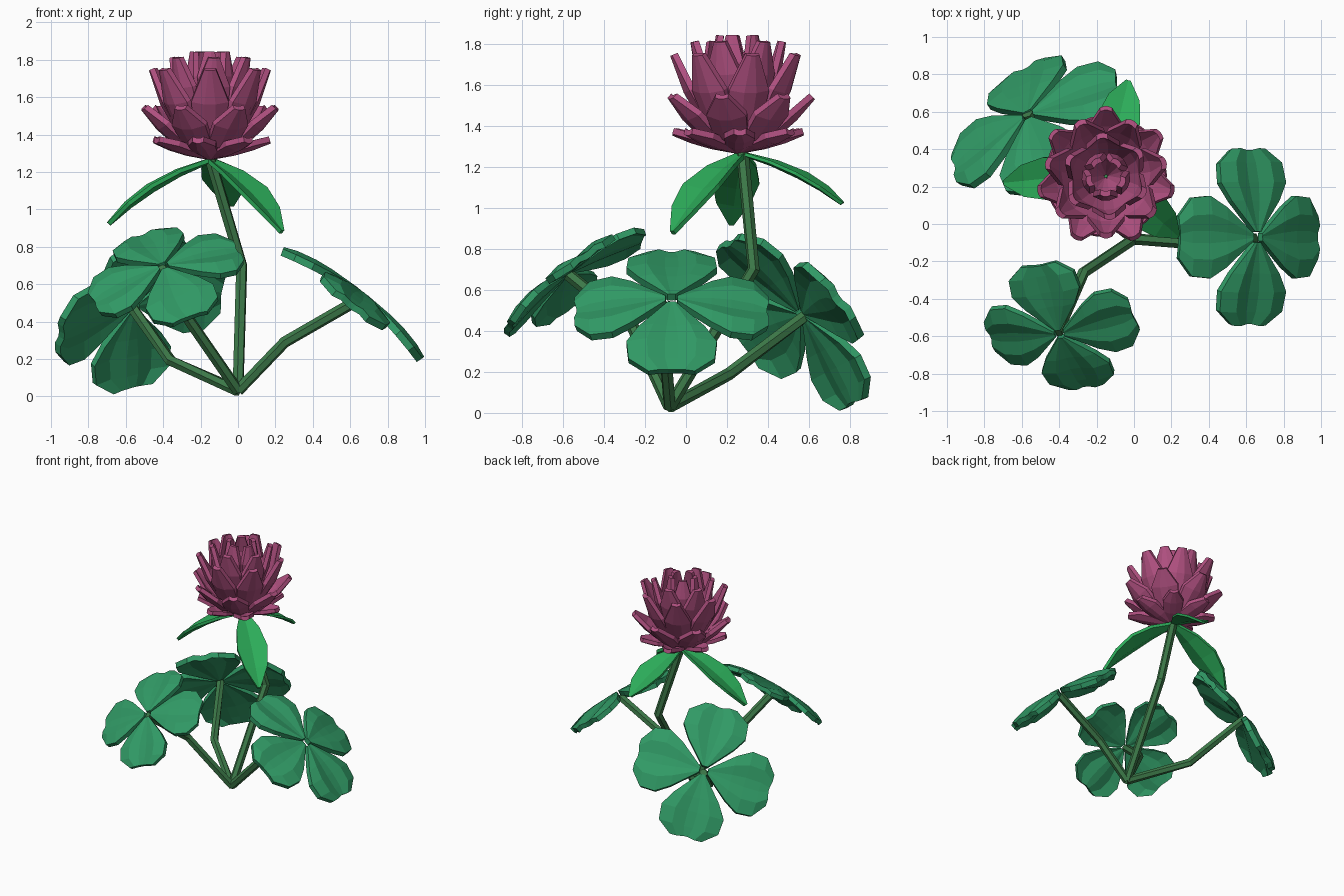
import bpy, bmesh, math
from mathutils import Vector, Matrix

if "Cube" in bpy.data.objects:
    bpy.data.objects.remove(bpy.data.objects["Cube"])


def mat(name, rgb):
    m = bpy.data.materials.new(name)
    m.diffuse_color = (*rgb, 1)
    m.use_nodes = True
    m.node_tree.nodes["Principled BSDF"].inputs["Base Color"].default_value = m.diffuse_color
    return m


STEM = mat("stem_green", (0.045, 0.19, 0.065))
LEAF = mat("leaf_green", (0.030, 0.32, 0.13))
BRACT = mat("bract_green", (0.025, 0.41, 0.10))
PETAL = mat("petal_pink", (0.43, 0.08, 0.215))


def finish(name, bm, material):
    bmesh.ops.recalc_face_normals(bm, faces=bm.faces)
    me = bpy.data.meshes.new(name)
    bm.to_mesh(me)
    bm.free()
    me.materials.append(material)
    bpy.context.collection.objects.link(bpy.data.objects.new(name, me))


def blade(bm, M, rows, cross, thick, notch=0):
    """Closed slab: rows = (y, z, half width) along it, cross = (s, height) across it."""
    top, bot = [], []
    for i, (y, z, w) in enumerate(rows):
        a, b = rows[max(i - 1, 0)], rows[min(i + 1, len(rows) - 1)]
        t = Vector((0, b[0] - a[0], b[1] - a[1])).normalized()
        n = Vector((0, -t.z, t.y))
        last = i == len(rows) - 1
        tr, br = [], []
        for s, h in cross:
            p = Vector((s * w, y, z)) + n * h * w
            if last:
                p -= t * notch * max(0, 1 - 1.6 * abs(s))
            tr.append(bm.verts.new(M @ p))
            br.append(bm.verts.new(M @ (p - n * thick)))
        top.append(tr)
        bot.append(br)
    nr, nc = len(rows), len(cross)
    for i in range(nr - 1):
        for j in range(nc - 1):
            for g in (top, bot):
                bm.faces.new((g[i][j], g[i][j + 1], g[i + 1][j + 1], g[i + 1][j]))
        for j in (0, nc - 1):
            bm.faces.new((top[i][j], top[i + 1][j], bot[i + 1][j], bot[i][j]))
    for i in (0, nr - 1):
        for j in range(nc - 1):
            bm.faces.new((top[i][j], top[i][j + 1], bot[i][j + 1], bot[i][j]))


def tube(name, pts, radius, sides=6):
    bm = bmesh.new()
    pts = [Vector(p) for p in pts]
    rings = []
    for i, p in enumerate(pts):
        t = (pts[min(i + 1, len(pts) - 1)] - pts[max(i - 1, 0)]).normalized()
        u = Vector((0.31, -0.95, 0)).cross(t).normalized()
        v = t.cross(u)
        rings.append([bm.verts.new(p + radius * (u * math.cos(k * math.tau / sides)
                      + v * math.sin(k * math.tau / sides))) for k in range(sides)])
    for a, b in zip(rings, rings[1:]):
        for k in range(sides):
            bm.faces.new((a[k], a[(k + 1) % sides], b[(k + 1) % sides], b[k]))
    bm.faces.new(rings[0])
    bm.faces.new(rings[-1])
    finish(name, bm, STEM)


# Stems, all from one root
ROOT = (0.0, -0.08, 0.03)
TOP = Vector((-0.15, 0.275, 1.275))
tube("flower_stem", [ROOT, (0.02, 0.33, 0.70), TOP], 0.031)
tube("right_leaf_stem", [ROOT, (0.25, -0.10, 0.29), (0.65, -0.08, 0.52)], 0.031)
tube("front_leaf_stem", [ROOT, (-0.27, -0.26, 0.42), (-0.41, -0.58, 0.68)], 0.031)
tube("back_leaf_stem", [ROOT, (-0.36, 0.21, 0.19), (-0.57, 0.59, 0.48)], 0.031)

# Four-part pleated leaves
LEAF_ROWS = [(0.03, 0.0, 0.02), (0.20, -0.015, 0.165), (0.30, -0.03, 0.225),
             (0.41, -0.055, 0.215), (0.485, -0.08, 0.115)]
LEAF_CROSS = [(-1, -0.05), (-0.55, 0.05), (-0.15, -0.04), (0.15, -0.04), (0.55, 0.05), (1, -0.05)]


def leaf(name, centre, normal, axis, scale):
    z = Vector(normal).normalized()
    y = Vector(axis)
    y = (y - z * y.dot(z)).normalized()
    x = y.cross(z)
    R = Matrix((x, y, z)).transposed().to_4x4()
    bm = bmesh.new()
    for k in range(4):
        M = (Matrix.Translation(centre) @ R @ Matrix.Rotation(k * math.pi / 2, 4, 'Z')
             @ Matrix.Scale(scale, 4))
        blade(bm, M, LEAF_ROWS, LEAF_CROSS, 0.038, notch=0.012)
    finish(name, bm, LEAF)


leaf("right_leaf", (0.665, -0.07, 0.562), (0.616, 0, 0.788), (1, 0, -0.8), 0.98)
leaf("front_leaf", (-0.40, -0.59, 0.70), (-0.19, -0.6, 0.78), (0.40, 0.06, 0.145), 0.86)
leaf("back_leaf", (-0.57, 0.585, 0.50), (-0.49, 0.65, 0.57), (0.44, 0.22, 0.11), 1.05)

# Three drooping bracts under the flower
BRACT_ROWS = [(0.0, 0.0, 0.02), (0.17, -0.06, 0.085), (0.32, -0.14, 0.115),
              (0.44, -0.235, 0.085), (0.54, -0.345, 0.012)]
for i, (tx, ty, drop) in enumerate([(-0.70, 0.22, 1.0), (0.24, -0.07, 1.12), (-0.03, 0.77, 0.72)]):
    dx, dy = tx - TOP.x, ty - TOP.y
    length = math.hypot(dx, dy) / 0.54
    M = (Matrix.Translation(TOP) @ Matrix.Rotation(math.atan2(dy, dx) - math.pi / 2, 4, 'Z')
         @ Matrix.Diagonal((1, length, drop, 1)))
    bm = bmesh.new()
    blade(bm, M, BRACT_ROWS, [(-1, 0), (0, -0.25), (1, 0)], 0.022)
    finish(f"bract_{i + 1}", bm, BRACT)

# Flower: tiers of folded, blunt petals (count, turn, profile)
TIERS = [
    (7, 0.25, [(0.01, 0.03, 0.03), (0.12, 0.055, 0.065), (0.22, 0.085, 0.075), (0.315, 0.115, 0.03)]),
    (7, 0.0, [(0.01, 0.04, 0.03), (0.15, 0.095, 0.085), (0.255, 0.19, 0.10), (0.35, 0.285, 0.032)]),
    (7, 0.45, [(0.01, 0.06, 0.03), (0.14, 0.16, 0.085), (0.225, 0.31, 0.10), (0.30, 0.485, 0.032)]),
    (6, 0.1, [(0.01, 0.10, 0.03), (0.11, 0.23, 0.08), (0.165, 0.39, 0.09), (0.20, 0.545, 0.03)]),
    (5, 0.6, [(0.005, 0.16, 0.02), (0.07, 0.30, 0.06), (0.09, 0.44, 0.065), (0.075, 0.57, 0.028)]),
]
PETAL_CROSS = [(-1, 0.15), (-0.3, -0.15), (0.3, -0.15), (1, 0.15)]
for i, (count, turn, rows) in enumerate(TIERS):
    bm = bmesh.new()
    for k in range(count):
        M = (Matrix.Translation((-0.15, 0.255, 1.27))
             @ Matrix.Rotation(turn + k * math.tau / count, 4, 'Z'))
        blade(bm, M, rows, PETAL_CROSS, 0.03)
    finish(f"petal_tier_{i + 1}", bm, PETAL)
